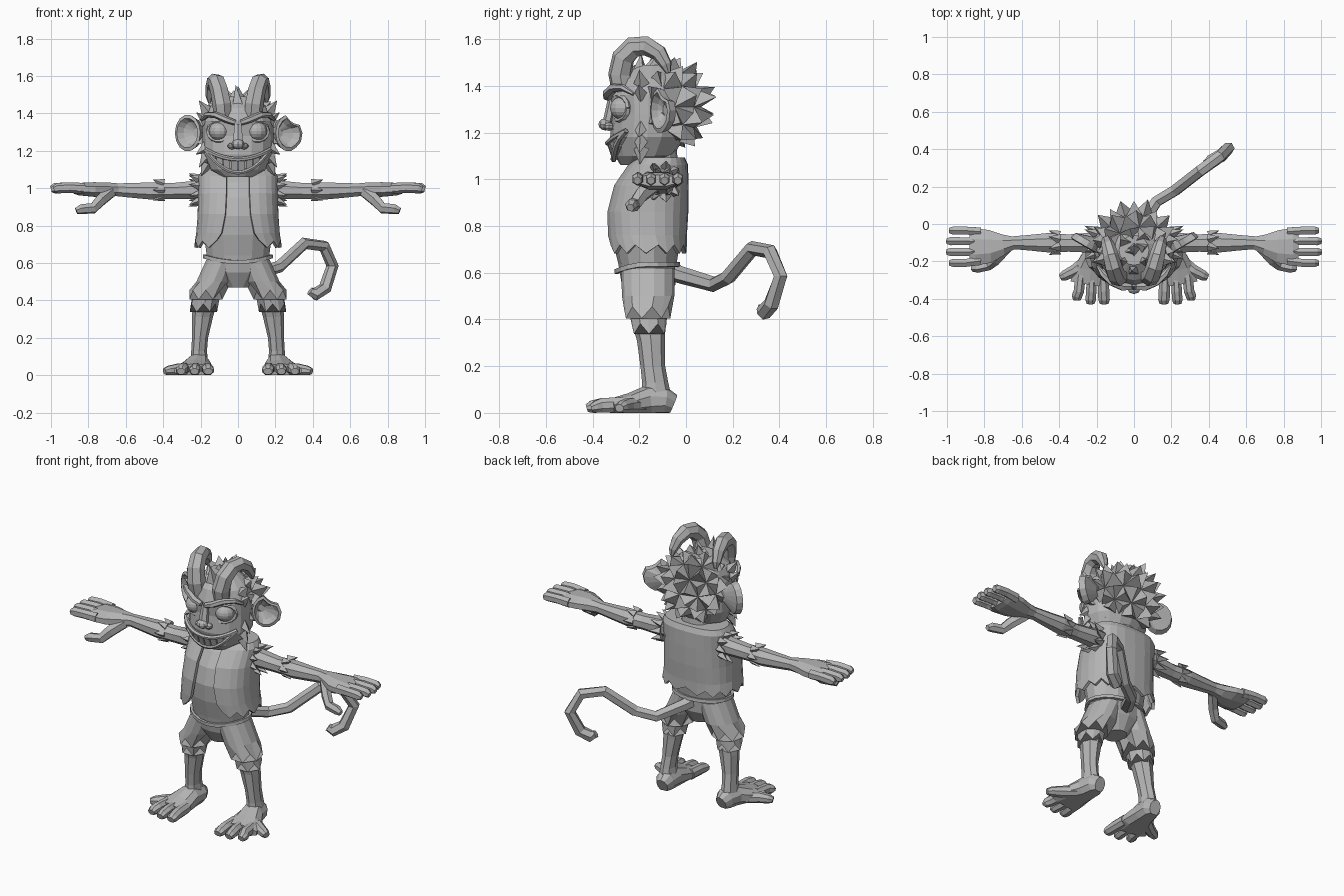
import bpy, bmesh, math, random
from mathutils import Vector, Matrix

if "Cube" in bpy.data.objects:
    bpy.data.objects.remove(bpy.data.objects["Cube"])

random.seed(4)
grey = bpy.data.materials.new("plain grey")
grey.diffuse_color = (0.46, 0.46, 0.46, 1)
grey.use_nodes = True
grey.node_tree.nodes["Principled BSDF"].inputs["Base Color"].default_value = grey.diffuse_color


def finish(name, bm, mirror=False):
    bmesh.ops.recalc_face_normals(bm, faces=bm.faces[:])
    me = bpy.data.meshes.new(name)
    bm.to_mesh(me)
    bm.free()
    me.materials.append(grey)
    ob = bpy.data.objects.new(name, me)
    bpy.context.collection.objects.link(ob)
    if mirror:
        ob.modifiers.new("mirror", 'MIRROR')
    return ob


def skin(name, rings, mirror=False, closed=True, caps=True):
    """Join successive rings of points with quads."""
    bm = bmesh.new()
    vs = [[bm.verts.new(p) for p in r] for r in rings]
    n = len(rings[0])
    for a, b in zip(vs, vs[1:]):
        for i in range(n if closed else n - 1):
            j = (i + 1) % n
            bm.faces.new((a[i], a[j], b[j], b[i]))
    if caps:
        bm.faces.new(vs[0])
        bm.faces.new(vs[-1])
    return finish(name, bm, mirror)


def sgnpow(v, p):
    return math.copysign(abs(v) ** p, v)


def loft(name, secs, n=12, mirror=False, hem=0, caps=True):
    """Horizontal oval sections (z, cx, cy, rx, ry); hem makes the last one jagged."""
    rings = []
    for k, (z, cx, cy, rx, ry) in enumerate(secs):
        h = hem if k == len(secs) - 1 else 0
        rings.append([Vector((cx + rx * math.sin(a), cy - ry * math.cos(a), z + h * (-1) ** i))
                      for i, a in enumerate(2 * math.pi * i / n for i in range(n))])
    return skin(name, rings, mirror, True, caps)


def tube(name, pts, n=6, mirror=False, floor=False):
    """Tube along points (x, y, z, radius[, vertical radius])."""
    P = [Vector(p[:3]) for p in pts]
    up, rings = Vector((0, 0, 1)), []
    for i, p in enumerate(pts):
        t = (P[min(i + 1, len(P) - 1)] - P[max(i - 1, 0)]).normalized()
        if abs(t.dot(up)) > 0.98:
            up = Vector((0, 1, 0))
        side = t.cross(up).normalized()
        up = side.cross(t)
        ring = []
        for k in range(n):
            a = 2 * math.pi * (k + 0.5) / n
            q = P[i] + side * p[3] * math.cos(a) + up * p[-1] * math.sin(a)
            if floor:
                q.z = max(q.z, 0)
            ring.append(q)
        rings.append(ring)
    return skin(name, rings, mirror)


def spikes(name, items, mirror=False):
    """Pyramid tufts from (base, direction, length, radius)."""
    bm = bmesh.new()
    for base, d, ln, r in items:
        d = Vector(d).normalized()
        m = Matrix.Translation(Vector(base) + d * ln / 2) @ d.to_track_quat('Z', 'Y').to_matrix().to_4x4()
        bmesh.ops.create_cone(bm, cap_ends=True, segments=4, radius1=r, radius2=0, depth=ln, matrix=m)
    return finish(name, bm, mirror)


def ball(name, loc, scale, seg=12, rings=8, mirror=False):
    bm = bmesh.new()
    bmesh.ops.create_uvsphere(bm, u_segments=seg, v_segments=rings, radius=1,
                              matrix=Matrix.Translation(loc) @ Matrix.Diagonal((*scale, 1)))
    return finish(name, bm, mirror)


# torso, hips and neck
loft("torso", [(.47, 0, -.16, .06, .07), (.55, 0, -.16, .145, .115), (.64, 0, -.165, .172, .125),
               (.75, 0, -.17, .185, .148), (.85, 0, -.17, .19, .156), (.95, 0, -.155, .185, .147),
               (1.03, 0, -.13, .17, .115), (1.07, 0, -.12, .1, .085), (1.14, 0, -.12, .085, .08)], 14)

# open vest with a jagged hem
rings = []
for k, (z, cy, rx, ry, a0) in enumerate([(.70, -.165, .225, .16, .42), (.76, -.168, .215, .163, .3),
                                         (.86, -.165, .208, .166, .22), (.97, -.15, .205, .152, .2),
                                         (1.06, -.12, .205, .12, .2), (1.085, -.11, .19, .1, .22),
                                         (1.085, -.11, .085, .075, .3)]):
    ring = []
    for i in range(25):
        a = a0 + (2 * math.pi - 2 * a0) * i / 24
        ring.append(Vector((rx * sgnpow(math.sin(a), .75), cy - ry * sgnpow(math.cos(a), .8),
                            z + (.018 * (-1) ** i if k == 0 else 0))))
    rings.append(ring)
vest = skin("vest", rings, closed=False, caps=False)
sol = vest.modifiers.new("thickness", 'SOLIDIFY')
sol.thickness, sol.offset = .018, 0

# waistband, dipping at the front
tube("waistband", [(.18 * math.sin(a), -.165 - .133 * math.cos(a),
                    .635 - .03 * max(0, math.cos(a)) ** 2, .01, .014)
                   for a in (2 * math.pi * i / 20 for i in range(21))], 4)

# shorts legs, knee fur and legs
loft("shorts_leg", [(.62, .08, -.163, .09, .115), (.5, .13, -.162, .095, .112),
                    (.43, .172, -.167, .09, .1)], 14, True, .025)
loft("knee_fur", [(.46, .165, -.165, .075, .085), (.36, .185, -.158, .073, .075)], 12, True, .022)
loft("leg", [(.5, .14, -.16, .07, .08), (.4, .175, -.162, .066, .075), (.31, .19, -.15, .056, .06),
             (.2, .203, -.142, .043, .053), (.13, .208, -.132, .042, .056), (.05, .208, -.125, .05, .068)],
     8, True)

# feet and toes
tube("foot", [(.2, -.055, .035, .035, .045), (.203, -.09, .05, .058, .06), (.21, -.16, .05, .066, .07),
              (.228, -.24, .035, .095, .05), (.24, -.32, .025, .105, .036)], 10, True, True)
for i, (x0, x1, y1, r) in enumerate([(.165, .16, -.425, .033), (.225, .232, -.425, .03),
                                     (.285, .305, -.405, .03)]):
    tube(f"toe_{i + 1}", [(x0, -.27, .035, r, .035), ((x0 + x1) / 2, -.36, .032, r, .034),
                          (x1, y1 + .02, .026, r, .028), (x1, y1, .02, r * .75, .018)], 8, True, True)
tube("outer_toe", [(.25, -.2, .03, .04, .04), (.32, -.25, .03, .034, .034), (.37, -.275, .025, .03, .027),
                   (.393, -.285, .02, .02, .018)], 8, True, True)

# arms, hands and fingers
tube("arm", [(.15, -.1, 1.0, .06, .06), (.24, -.1, .99, .057, .052), (.35, -.102, .985, .05, .046),
             (.46, -.1, .985, .056, .05), (.56, -.1, .988, .045, .043), (.66, -.1, .992, .036, .036)], 8, True)
tube("hand", [(.64, -.1, .992, .035, .036), (.7, -.11, .992, .06, .042), (.77, -.12, .993, .095, .042),
              (.85, -.122, .995, .108, .036), (.88, -.122, .995, .098, .026)], 8, True)
for i, (y, tip) in enumerate([(-.035, .985), (-.092, 1.0), (-.15, 1.0), (-.208, .985)]):
    tube(f"finger_{i + 1}", [(.82, y * .9 - .01, .998, .026, .03), (.9, y, 1.003, .024, .028),
                             (tip - .02, y, 1.0, .025, .028), (tip, y, .994, .017, .018)], 6, True)
tube("thumb", [(.68, -.13, .98, .03, .035), (.735, -.19, .935, .03, .035), (.775, -.22, .892, .028, .031),
               (.84, -.235, .888, .027, .027), (.865, -.238, .878, .016, .018)], 6, True)

# fur tufts at shoulder and elbow
tufts = []
for x, r, ln, cnt in [(.2, .062, .07, 9), (.4, .04, .06, 6)]:
    for i in range(cnt):
        a = 2 * math.pi * i / cnt
        c, s = math.cos(a), math.sin(a)
        tufts.append(((x, -.1 + r * c, .99 + r * s), (1, .45 * c, .45 * s), ln, .026))
spikes("arm_fur", tufts, True)

# head
loft("head", [(1.06, 0, -.22, .085, .06), (1.10, 0, -.18, .15, .125), (1.18, 0, -.165, .188, .16),
              (1.28, 0, -.16, .19, .155), (1.36, 0, -.16, .188, .165), (1.43, 0, -.155, .16, .145),
              (1.49, 0, -.14, .08, .08)], 16)


def face_y(x, z):
    return -.165 - (.168 - max(0, 1.17 - z) * .35) * math.sqrt(1 - (x / .2) ** 2)


def lip_z(x, upper):
    q = (x / .17) ** 2
    return 1.155 + .05 * q if upper else 1.085 + .12 * q


# grin: lips and separate teeth
xs = [-.172 + .344 * i / 14 for i in range(15)]
for name, upper in (("upper_lip", True), ("lower_lip", False)):
    tube(name, [(x, face_y(x, lip_z(x, upper)) - .006, lip_z(x, upper), .014, .012) for x in xs], 6)
edges = [-.155, -.118, -.08, -.04, 0, .04, .08, .118, .155]
bm = bmesh.new()
for a, b in zip(edges, edges[1:]):
    ends = [[Vector((x, face_y(x, lip_z(x, u)) + d, lip_z(x, u)))
             for u, d in ((True, -.012), (True, .05), (False, .05), (False, -.012))]
            for x in (a + .003, b - .003)]
    v = [[bm.verts.new(p) for p in e] for e in ends]
    for i in range(4):
        bm.faces.new((v[0][i], v[0][(i + 1) % 4], v[1][(i + 1) % 4], v[1][i]))
    bm.faces.new(v[0])
    bm.faces.new(v[1])
finish("teeth", bm)

# nose, eyes, lids and brows
ball("nose", (0, -.345, 1.235), (.036, .03, .026), 8, 6)
ball("nostril", (.032, -.33, 1.225), (.024, .022, .018), 8, 5, True)
tube("nose_bridge", [(0, -.315, 1.34, .022, .02), (0, -.335, 1.25, .03, .02)], 6)
ball("eye", (.1, -.265, 1.305), (.057, .06, .052), 14, 10, True)
tube("eyelid", [(.1 + .06 * math.cos(a), -.292 + .045 * max(0, math.cos(a)), 1.305 + .053 * math.sin(a),
                 .012, .012) for a in (2 * math.pi * i / 14 for i in range(15))], 5, True)
tube("brow", [(.015, -.335, 1.35, .02, .015), (.06, -.335, 1.366, .024, .018), (.12, -.31, 1.392, .022, .018),
              (.165, -.27, 1.392, .018, .015), (.195, -.225, 1.365, .008, .008)], 6, True)

# ears, one of them torn
u, w = Vector((.85, .5, 0)), Vector((.5, -.85, 0))
for s, name in ((-1, "round_ear"), (1, "torn_ear")):
    rings = []
    for sc, off, shift in [(.35, -.05, -.05), (.9, -.02, 0), (1, .015, 0), (.82, .02, 0),
                           (.62, -.01, -.01), (.25, -.03, -.03)]:
        ring = []
        for i in range(14):
            a = 2 * math.pi * i / 14
            r = sc * (.68 if s > 0 and i in (2, 3) else 1.1 if s > 0 and i in (0, 13) else 1)
            p = Vector((.262, -.1, 1.295)) + u * (.08 * r * math.cos(a) + shift) + w * off
            p.z += .098 * r * math.sin(a)
            p.x *= s
            ring.append(p)
        rings.append(ring)
    skin(name, rings)

# curled horns
tube("horn", [(.08, -.27, 1.38, .05), (.085, -.282, 1.45, .052), (.098, -.268, 1.52, .05),
              (.112, -.225, 1.565, .047), (.125, -.17, 1.572, .043), (.138, -.115, 1.54, .036),
              (.148, -.085, 1.49, .026), (.15, -.075, 1.455, .01)], 7, True)

# spiky hair over the back of the head
bm = bmesh.new()
bmesh.ops.create_icosphere(bm, subdivisions=2, radius=1,
                           matrix=Matrix.Translation((0, -.1, 1.31)) @ Matrix.Diagonal((.178, .165, .17, 1)))
bm.normal_update()
bmesh.ops.delete(bm, geom=[f for f in bm.faces if f.normal.y < -.35 or f.normal.z < -.9], context='FACES')
for v in bmesh.ops.poke(bm, faces=bm.faces[:])['verts']:
    d = (v.co - Vector((0, -.1, 1.31))).normalized()
    v.co += (d + Vector((0, .25, .1))) * random.uniform(.05, .075)
finish("hair", bm)

# fringe and sideburns
spikes("fringe", [((0, -.24, 1.43), (-.1, -.1, 1), .125, .045), ((.045, -.2, 1.45), (.2, .1, 1), .09, .04),
                  ((-.045, -.2, 1.45), (-.3, .1, 1), .08, .04), ((0, -.14, 1.46), (0, .3, 1), .09, .05)])
spikes("sideburns", [((.165, -.19, z), (.45, -.1, dz), .075, .035)
                     for z, dz in ((1.41, .6), (1.36, .35), (1.22, -.3), (1.17, -.6), (1.13, -.9))], True)

# tail ending in a hook
tube("tail", [(0, -.08, .61, .04), (.03, -.02, .59, .037), (.12, .12, .55, .033), (.22, .18, .58, .033),
              (.355, .285, .705, .033), (.46, .36, .69, .033), (.505, .405, .585, .033),
              (.465, .365, .465, .035), (.41, .335, .432, .035), (.385, .325, .45, .024)], 6)
